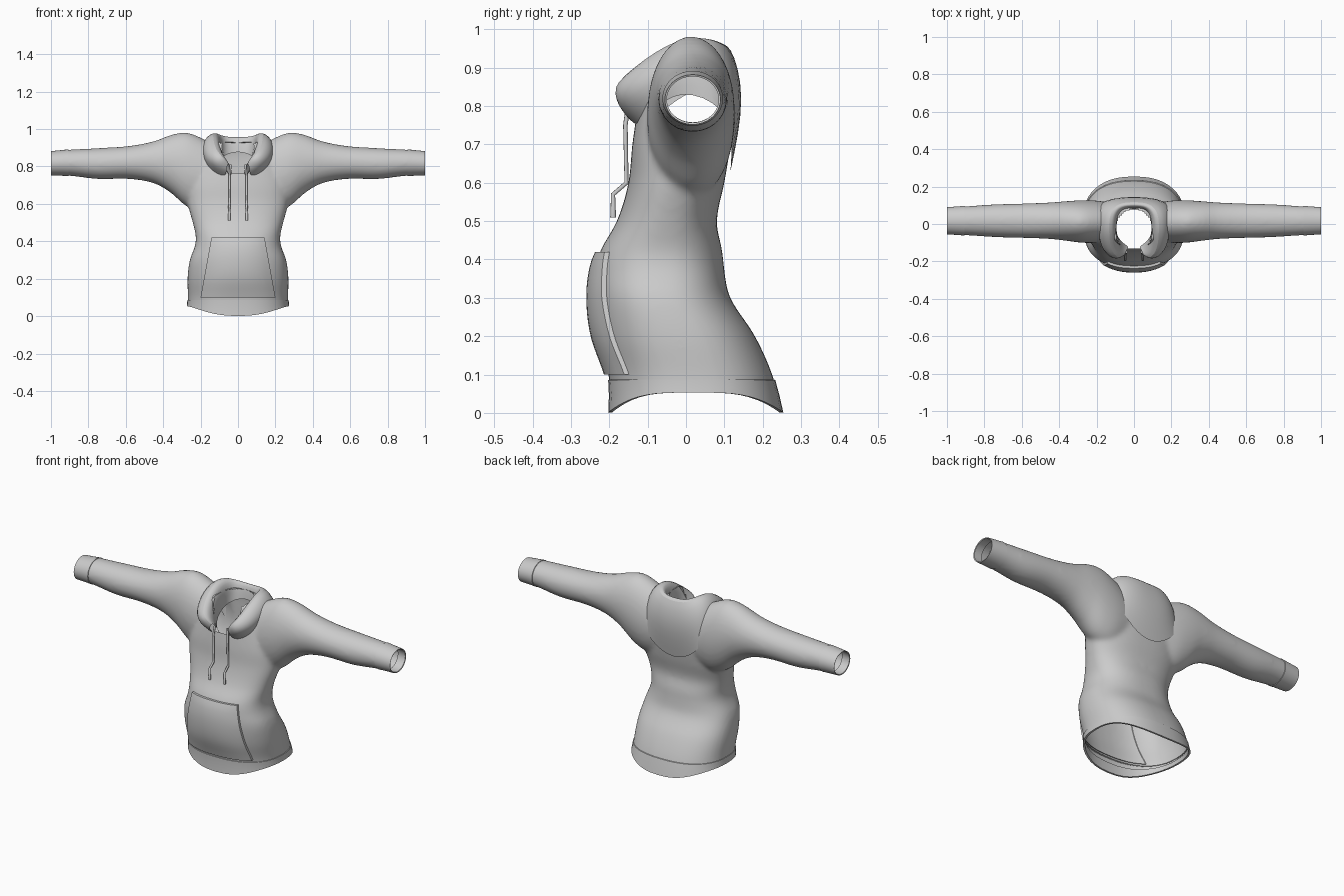
import bpy, bmesh, math
from mathutils import Vector

if "Cube" in bpy.data.objects:
    bpy.data.objects.remove(bpy.data.objects["Cube"])

cloth = bpy.data.materials.new("light grey cloth")
cloth.use_nodes = True
grey = (0.6, 0.6, 0.6, 1)
cloth.diffuse_color = grey
cloth.node_tree.nodes["Principled BSDF"].inputs["Base Color"].default_value = grey

SEGMENTS = 48
ANGLES = [2 * math.pi * i / SEGMENTS for i in range(SEGMENTS)]

# torso rows: height, half width, front y, back y
TORSO = [(-.05, .28, -.2, .26), (.085, .268, -.2, .23), (.2, .27, -.225, .18),
         (.3, .258, -.235, .115), (.37, .232, -.235, .1), (.42, .225, -.225, .095),
         (.5, .242, -.18, .08), (.6, .268, -.15, .1), (.7, .27, -.14, .115),
         (.8, .24, -.125, .115), (.88, .2, -.11, .11), (.93, .15, -.1, .09)]
# sleeve rows: x, front y, back y, bottom z, top z
SLEEVE = [(.1, -.09, .11, .58, .9), (.2, -.1, .125, .56, .955), (.28, -.1, .127, .59, .982),
          (.36, -.09, .122, .66, .968), (.45, -.08, .115, .71, .935), (.58, -.075, .11, .733, .91),
          (.75, -.07, .105, .733, .898), (.9, -.06, .095, .75, .89), (1, -.055, .09, .752, .882)]


def sample(rows, t):
    """Smooth interpolation of rows keyed on their first value."""
    i = max(0, min(len(rows) - 2, sum(r[0] <= t for r in rows) - 1))
    a, b = rows[i], rows[i + 1]
    before, after = rows[max(i - 1, 0)], rows[min(i + 2, len(rows) - 1)]
    h = b[0] - a[0]
    s = (t - a[0]) / h
    out = []
    for p, q, r, n in zip(before, a, b, after):
        m0 = (r - p) / (b[0] - before[0]) * h
        m1 = (n - q) / (after[0] - a[0]) * h
        out.append(q + s * m0 + s * s * (3 * (r - q) - 2 * m0 - m1)
                   + s ** 3 * (2 * (q - r) + m0 + m1))
    return out[1:]


def spread(value, power):
    return math.copysign(abs(value) ** (2 / power), value)


def torso_point(z, angle, grow=0):
    w, front, back = sample(TORSO, z)
    return Vector(((w + grow) * spread(math.cos(angle), 2.4),
                   (front + back) / 2 + ((back - front) / 2 + grow) * spread(math.sin(angle), 2.4), z))


def sleeve_ring(x, side, grow=0):
    f, b, lo, hi = sample(SLEEVE, x)
    return [Vector((side * x, (f + b) / 2 + ((b - f) / 2 + grow) * math.cos(a),
                    (lo + hi) / 2 + ((hi - lo) / 2 + grow) * math.sin(a))) for a in ANGLES]


def loft(bm, rings, caps=False, closed=True):
    rows = [[bm.verts.new(p) for p in ring] for ring in rings]
    n = len(rows[0])
    for a, b in zip(rows, rows[1:]):
        for i in range(n if closed else n - 1):
            j = (i + 1) % n
            bm.faces.new((a[i], a[j], b[j], b[i]))
    if caps:
        bm.faces.new(rows[0])
        bm.faces.new(rows[-1])


def finish(name, bm, angle=50):
    bmesh.ops.recalc_face_normals(bm, faces=bm.faces)
    mesh = bpy.data.meshes.new(name)
    bm.to_mesh(mesh)
    bm.free()
    mesh.materials.append(cloth)
    ob = bpy.data.objects.new(name, mesh)
    bpy.context.collection.objects.link(ob)
    bpy.ops.object.select_all(action='DESELECT')
    ob.select_set(True)
    bpy.context.view_layer.objects.active = ob
    bpy.ops.object.shade_smooth_by_angle(angle=math.radians(angle))
    return ob


# torso and sleeves fused into one soft shell
bm = bmesh.new()
levels = [-.05 + .98 * i / 40 for i in range(41)]
loft(bm, [[torso_point(z, a) for a in ANGLES] for z in levels], caps=True)
for side in (-1, 1):
    loft(bm, [sleeve_ring(.1 + .9 * i / 40, side) for i in range(41)], caps=True)
body = finish("torso_and_sleeves", bm)
remesh = body.modifiers.new("fuse", 'REMESH')
remesh.mode = 'VOXEL'
remesh.voxel_size = .01
soften = body.modifiers.new("soften", 'SMOOTH')
soften.factor = .5
soften.iterations = 12
fused = bpy.data.meshes.new_from_object(body.evaluated_get(bpy.context.evaluated_depsgraph_get()))
bpy.data.objects.remove(body)

# open the cuffs, the hem and the neck
bm = bmesh.new()
bm.from_mesh(fused)
for point, normal in (((.91, 0, 0), (1, 0, 0)), ((-.91, 0, 0), (-1, 0, 0)), ((0, 0, .085), (0, 0, -1))):
    bmesh.ops.bisect_plane(bm, geom=bm.verts[:] + bm.edges[:] + bm.faces[:],
                           plane_co=point, plane_no=normal, clear_outer=True)


def in_neck(face):
    c = face.calc_center_median()
    return c.z > .76 and (c.x / .1) ** 2 + ((c.y + .035) / .115) ** 2 < 1


bmesh.ops.delete(bm, geom=[f for f in bm.faces if in_neck(f)], context='FACES')
finish("torso_and_sleeves", bm, 80)

# cuffs
for side, name in ((-1, "right_cuff"), (1, "left_cuff")):
    bm = bmesh.new()
    loft(bm, [sleeve_ring(x, side, g) for x, g in ((.905, -.004), (.907, .002), (.94, .001), (1, 0), (.998, -.005), (.95, -.006))])
    finish(name, bm)

# hem band, dipping at front and back
bm = bmesh.new()
rings = []
for t, grow in ((0, -.003), (.03, .003), (.5, .003), (1, .004), (1, -.006), (.4, -.008)):
    ring = []
    for a in ANGLES:
        low = .053 - .052 * abs(math.sin(a)) ** 3
        ring.append(torso_point(.088 + t * (low - .088), a, grow))
    rings.append(ring)
loft(bm, rings)
finish("hem_band", bm)

# front pocket, a raised trapezoid following the belly
bm = bmesh.new()
N = 16
rows = []
for i in range(N + 1):
    v = min(max((i - 1) / (N - 2), 0), 1)
    z = .1 + .32 * v
    half = .2 - .058 * v
    row = []
    for j in range(N + 1):
        u = min(max((j - 1) / (N - 2), 0), 1) * 2 - 1
        x = half * u
        w, front, back = sample(TORSO, z)
        y = (front + back) / 2 - (back - front) / 2 * (1 - abs(x / w) ** 2.4) ** (1 / 2.4)
        rim = i in (0, N) or j in (0, N)
        puff = .012 + .014 * math.sin(math.pi * v) * (1 - u * u)
        row.append(Vector((x, y + .005 if rim else y - puff, z)))
    rows.append(row)
loft(bm, rows, closed=False)
bmesh.ops.remove_doubles(bm, verts=bm.verts, dist=.0001)
finish("front_pocket", bm)

# hood: half sections from front tip to back centre, inside to outside
HOOD = [
    [(.025, -.12, .745), (.042, -.14, .8), (.05, -.17, .825), (.065, -.17, .785), (.06, -.13, .75)],
    [(.05, -.11, .75), (.055, -.14, .83), (.08, -.2, .865), (.135, -.2, .82), (.1, -.13, .755)],
    [(.09, -.07, .78), (.08, -.1, .88), (.12, -.15, .915), (.2, -.13, .86), (.16, -.09, .78)],
    [(.1, -.02, .82), (.09, -.03, .94), (.13, -.03, .995), (.2, -.03, .94), (.195, -.02, .85)],
    [(.09, .04, .85), (.085, .05, .955), (.125, .06, 1), (.2, .085, .93), (.21, .11, .8)],
    [(.05, .075, .87), (.06, .085, .95), (.08, .11, .975), (.13, .152, .85), (.15, .122, .68)],
    [(0, .08, .88), (0, .09, .95), (0, .115, .97), (0, .162, .82), (0, .112, .6)]]
bm = bmesh.new()
mirrored = [[(-x, y, z) for x, y, z in s] for s in reversed(HOOD[:-1])]
loft(bm, HOOD + mirrored, closed=False)
hood = finish("hood", bm, 80)
subsurf = hood.modifiers.new("round", 'SUBSURF')
subsurf.levels = subsurf.render_levels = 2

# drawstrings with thicker tips
for side, name in ((-1, "right_drawstring"), (1, "left_drawstring")):
    curve = bpy.data.curves.new(name, 'CURVE')
    curve.dimensions = '3D'
    curve.bevel_depth = .006
    curve.bevel_resolution = 2
    curve.use_fill_caps = True
    path = [(.04, -.15, .81), (.045, -.158, .75), (.046, -.155, .6), (.047, -.19, .57), (.047, -.19, .51)]
    line = curve.splines.new('POLY')
    line.points.add(len(path) - 1)
    for point, (x, y, z) in zip(line.points, path):
        point.co = (side * x, y, z, 1)
        point.radius = 1 if z > .52 else 1.3
    curve.materials.append(cloth)
    bpy.context.collection.objects.link(bpy.data.objects.new(name, curve))
